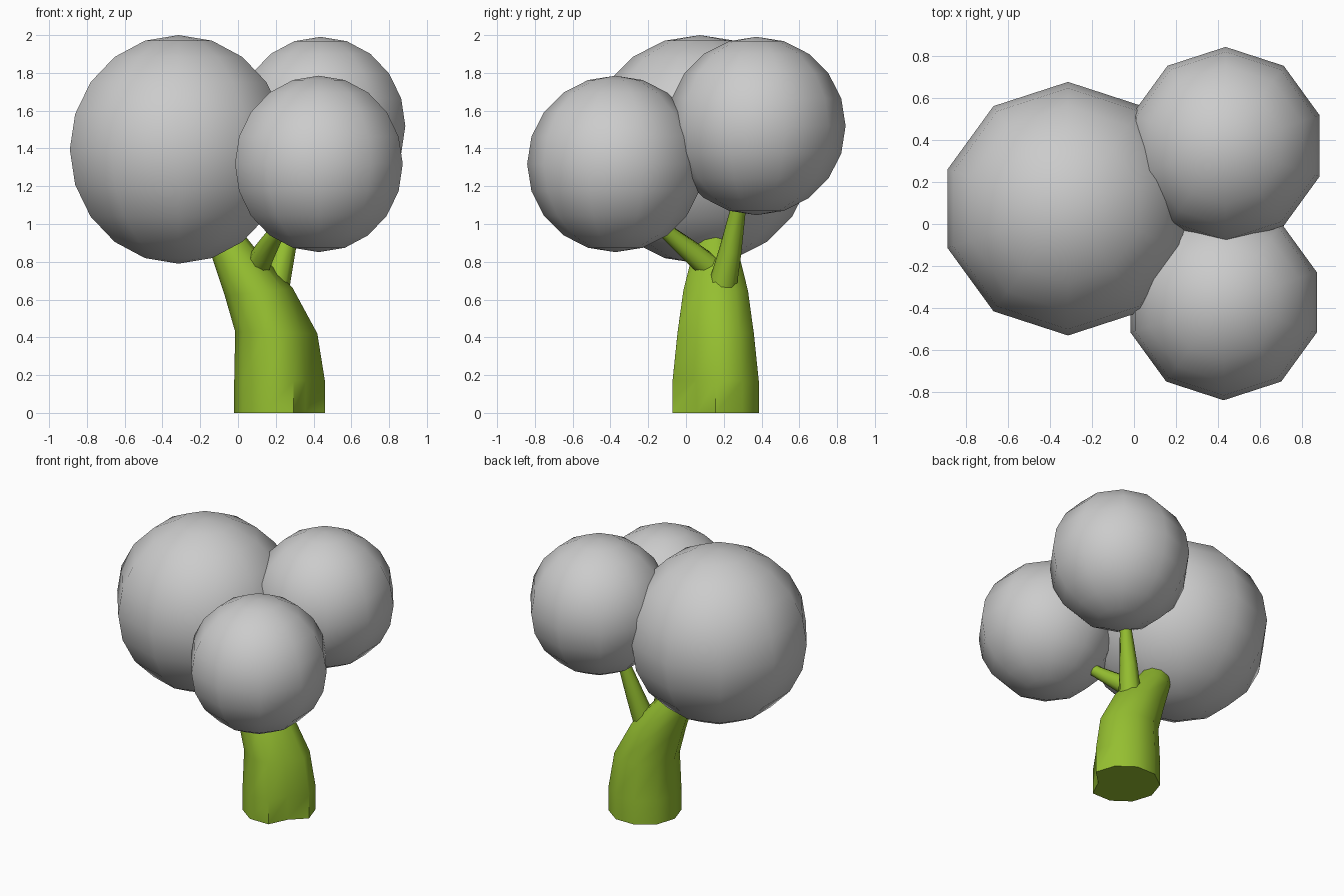
import bpy, bmesh, math
from mathutils import Vector

if "Cube" in bpy.data.objects:
    bpy.data.objects.remove(bpy.data.objects["Cube"])

green = bpy.data.materials.new("green_bark")
green.diffuse_color = (0.3, 0.52, 0.03, 1)
green.use_nodes = True
green.node_tree.nodes["Principled BSDF"].inputs["Base Color"].default_value = green.diffuse_color


def loft(name, rings):
    """Skin a list of closed rings into one capped, smooth green solid."""
    bm = bmesh.new()
    loops = [[bm.verts.new(p) for p in ring] for ring in rings]
    n = len(loops[0])
    for a, b in zip(loops, loops[1:]):
        for i in range(n):
            j = (i + 1) % n
            bm.faces.new((a[i], a[j], b[j], b[i]))
    bm.faces.new(loops[0][::-1])
    bm.faces.new(loops[-1])
    bmesh.ops.recalc_face_normals(bm, faces=bm.faces)
    mesh = bpy.data.meshes.new(name)
    bm.to_mesh(mesh)
    bm.free()
    obj = bpy.data.objects.new(name, mesh)
    bpy.context.collection.objects.link(obj)
    mesh.materials.append(green)
    smooth(obj)


def smooth(obj):
    bpy.ops.object.select_all(action='DESELECT')
    obj.select_set(True)
    bpy.context.view_layer.objects.active = obj
    bpy.ops.object.shade_smooth_by_angle(angle=math.radians(60))


def trunk_ring(xl, zl, xr, zr, hy, dent, y=0.157):
    """Ten-sided ring between a left and a right point, one corner pulled in."""
    ring = []
    for k in range(10):
        a = math.radians(36 * k)
        s = dent if k == 9 else 1
        t = 0.5 + 0.5 * s * math.cos(a)
        ring.append((xl + (xr - xl) * t, y + hy * s * math.sin(a), zl + (zr - zl) * t))
    return ring


def branch(name, pts, radii, sides=8):
    rings = []
    for i, (p, r) in enumerate(zip(pts, radii)):
        d = Vector(pts[min(i + 1, len(pts) - 1)]) - Vector(pts[max(i - 1, 0)])
        q = d.to_track_quat('Z', 'Y')
        rings.append([Vector(p) + q @ Vector((r * math.cos(math.tau * k / sides),
                                              r * math.sin(math.tau * k / sides), 0))
                      for k in range(sides)])
    loft(name, rings)


# Bent trunk with a groove on the front right
loft("trunk", [trunk_ring(*r) for r in (
    (-0.02, 0.00, 0.46, 0.00, 0.24, 0.70),
    (-0.02, 0.17, 0.46, 0.17, 0.24, 0.72),
    (-0.015, 0.43, 0.42, 0.42, 0.212, 0.78),
    (-0.07, 0.62, 0.29, 0.66, 0.18, 0.88),
    (-0.13, 0.80, 0.10, 0.86, 0.13, 1),
    (-0.17, 0.93, 0.02, 0.96, 0.085, 1))])

# Branches to the two smaller crowns
branch("back_branch", [(0.20, 0.195, 0.68), (0.245, 0.235, 0.86), (0.30, 0.275, 1.07), (0.34, 0.30, 1.17)],
       [0.075, 0.06, 0.042, 0.035])
branch("front_branch", [(0.09, 0.15, 0.75), (0.14, 0.03, 0.85), (0.21, -0.11, 0.965), (0.27, -0.20, 1.05)],
       [0.07, 0.06, 0.042, 0.035])

# Round crowns
for name, loc, r in (("large_crown", (-0.315, 0.073, 1.395), 0.605),
                     ("back_crown", (0.437, 0.373, 1.519), 0.472),
                     ("front_crown", (0.428, -0.374, 1.318), 0.467)):
    bpy.ops.mesh.primitive_uv_sphere_add(segments=10, ring_count=10, radius=r, location=loc)
    crown = bpy.context.object
    crown.name = name
    smooth(crown)
